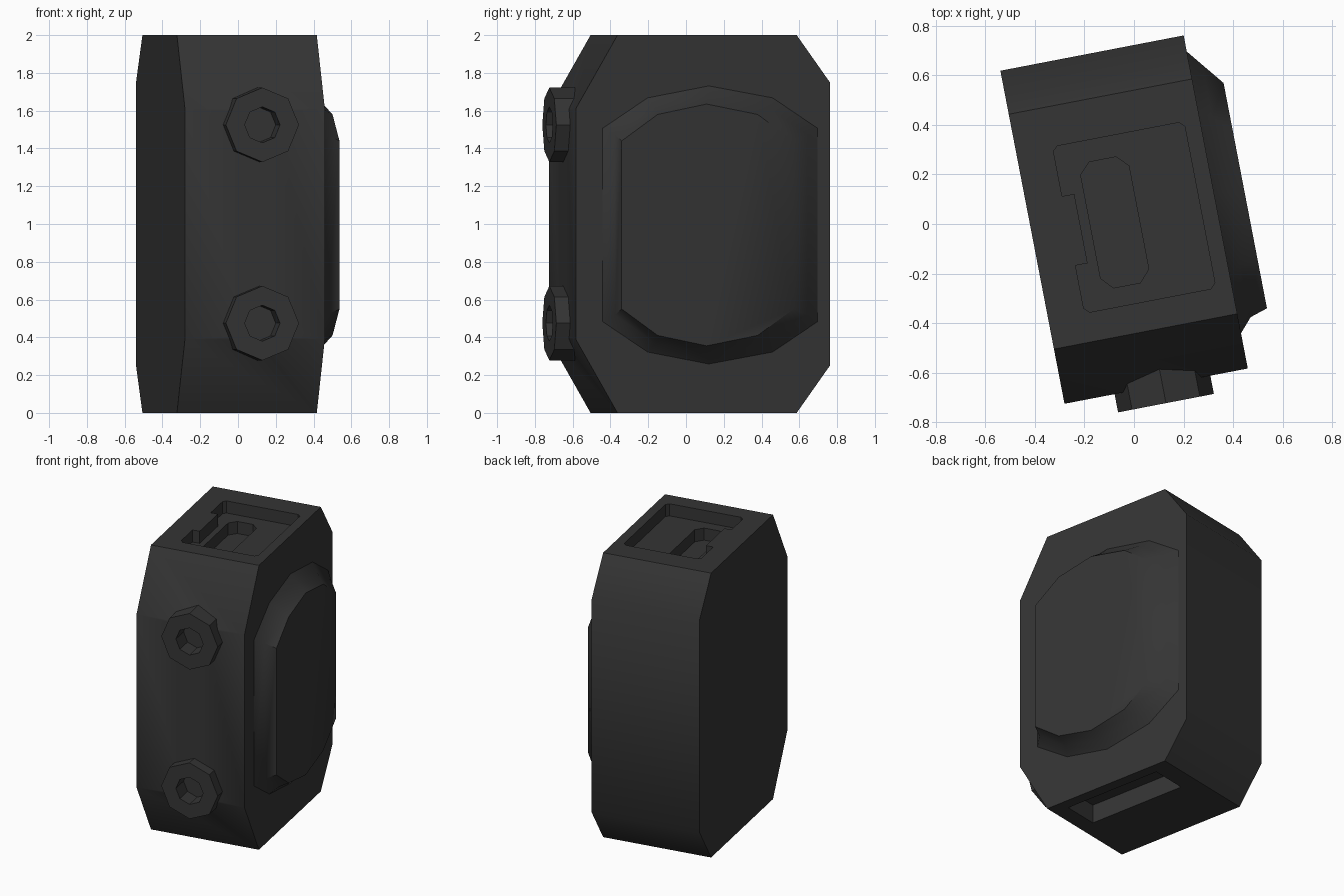
import bpy, bmesh
from math import radians, cos, sin, pi
from mathutils import Matrix

if "Cube" in bpy.data.objects:
    bpy.data.objects.remove(bpy.data.objects["Cube"])

TURN = Matrix.Rotation(radians(10.9), 4, 'Z')   # whole model is turned about z

mat = bpy.data.materials.new("dark_plastic")
mat.diffuse_color = (0.035, 0.035, 0.035, 1)
mat.use_nodes = True
mat.node_tree.nodes["Principled BSDF"].inputs["Base Color"].default_value = mat.diffuse_color


def loft(name, rings):
    """Closed solid through rings of equal point count, capped at both ends."""
    bm = bmesh.new()
    loops = [[bm.verts.new(TURN @ Matrix.Translation(p).to_translation()) for p in r] for r in rings]
    n = len(loops[0])
    for a, b in zip(loops, loops[1:]):
        for i in range(n):
            bm.faces.new((a[i], a[(i + 1) % n], b[(i + 1) % n], b[i]))
    bm.faces.new(loops[0])
    bm.faces.new(loops[-1])
    bmesh.ops.recalc_face_normals(bm, faces=bm.faces)
    me = bpy.data.meshes.new(name)
    bm.to_mesh(me)
    bm.free()
    ob = bpy.data.objects.new(name, me)
    bpy.context.collection.objects.link(ob)
    me.materials.append(mat)
    return ob


def upright(name, pts, z0, z1):
    return loft(name, [[(x, y, z) for x, y in pts] for z in (z0, z1)])


def octagon(r, y, z):
    return [(-0.01 + r * cos(i * pi / 4), y, z + r * sin(i * pi / 4)) for i in range(8)]


def cut(ob, cutter):
    m = ob.modifiers.new("cut", 'BOOLEAN')
    m.operation, m.solver, m.object = 'DIFFERENCE', 'EXACT', cutter
    bpy.context.view_layer.objects.active = ob
    bpy.ops.object.modifier_apply(modifier=m.name)


# Body: chamfered side profile, extruded across
half = [(-0.435, 2), (-0.66, 1.61), (-0.66, 0.39), (-0.435, 0),
        (0.531, 0), (0.71, 0.25), (0.71, 1.75), (0.531, 2)]
body = loft("body", [[(x, y, z) for y, z in half] for x in (-0.413, 0.341)])

# Top recess with side notch, deeper slot inside it, and bottom slot
recess = [(-0.264, 0.35), (-0.244, 0.368), (0.256, 0.368), (0.276, 0.348),
          (0.276, -0.294), (0.256, -0.316), (-0.244, -0.316), (-0.264, -0.296),
          (-0.264, -0.12), (-0.214, -0.12), (-0.214, 0.165), (-0.264, 0.165)]
slot = [(-0.174, 0.235), (-0.13, 0.28), (-0.02, 0.28), (0.024, 0.235),
        (0.024, -0.19), (-0.02, -0.238), (-0.13, -0.238), (-0.174, -0.19)]
port = [(0.017, -0.324), (0.266, -0.324), (0.266, 0.40), (0.017, 0.40)]
cutters = [upright("recess_cutter", recess, 1.915, 2.1),
           upright("slot_cutter", slot, 1.83, 2.1),
           upright("port_cutter", port, -0.1, 0.13)]
for c in cutters:
    cut(body, c)

# Front knobs with blind holes
parts = [body]
for label, z in (("upper", 1.525), ("lower", 0.475)):
    knob = loft(label + "_knob", [octagon(0.197, y, z) for y in (-0.735, -0.56)])
    hole = loft("hole_cutter", [octagon(0.095, y, z) for y in (-0.8, -0.615)])
    cut(knob, hole)
    cut(body, hole)
    cutters.append(hole)
    parts.append(knob)

# Raised side pad, flaring out to its base
pad = [(-0.436, 0.445), (-0.242, 0.585), (0.022, 0.64), (0.297, 0.585), (0.491, 0.445)]
pad += [(y, -z) for y, z in reversed(pad)]
parts.append(loft("side_pad", [
    [(x, 0.03 + y * k, 0.995 + z * kz) for y, z in pad]
    for x, k, kz in ((0.30, 1.25, 1.15), (0.341, 1.25, 1.15), (0.392, 1.12, 1.07))]
    + [[(0.463, y, 0.995 + z) for y, z in pad]]))

for c in cutters:
    bpy.data.objects.remove(c)

# Soft shading on the shallow chamfers
bpy.ops.object.select_all(action='DESELECT')
for p in parts:
    p.select_set(True)
bpy.context.view_layer.objects.active = body
bpy.ops.object.shade_smooth_by_angle(angle=radians(40))
